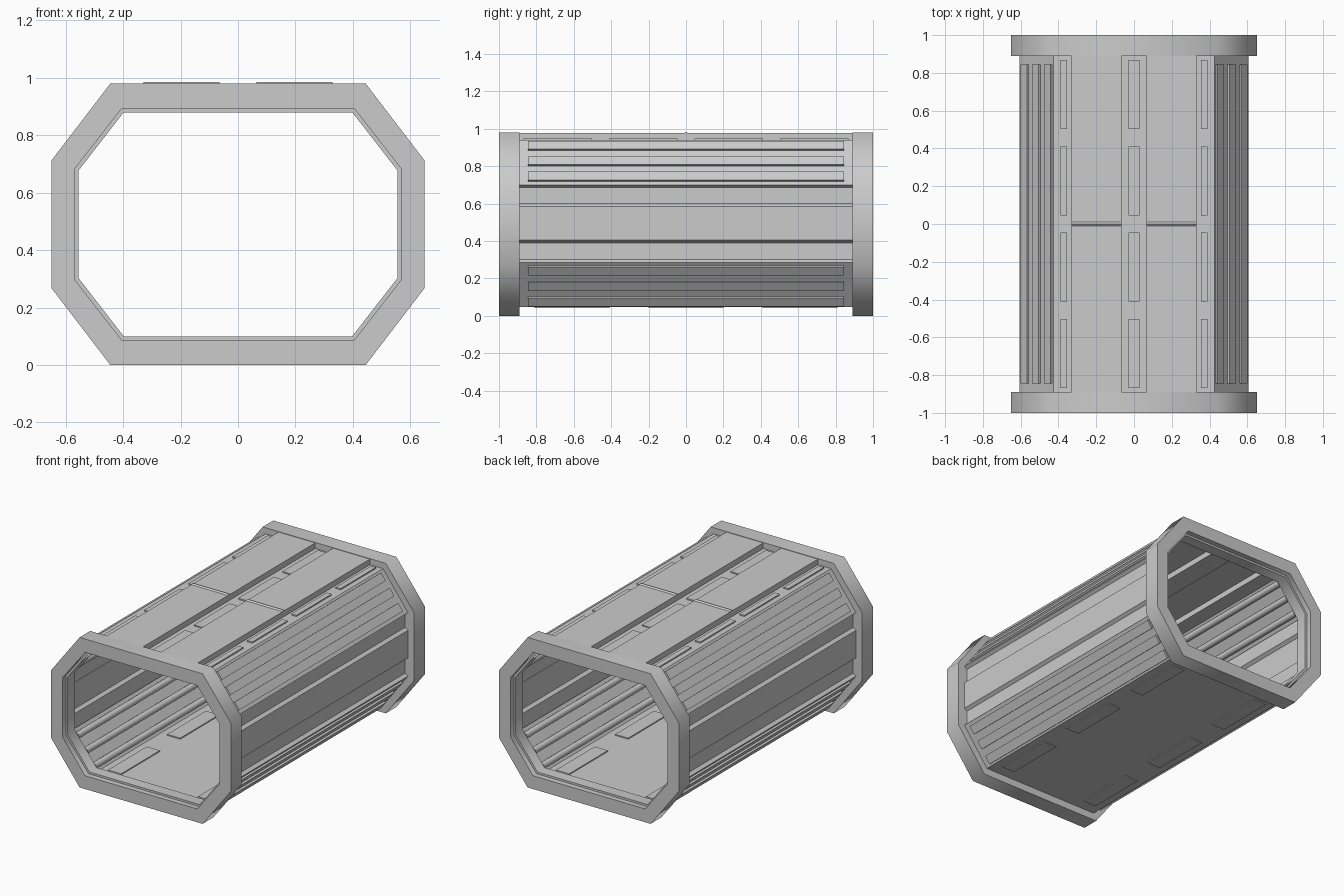
import bpy, bmesh, math
from mathutils import Vector, Matrix

if "Cube" in bpy.data.objects:
    bpy.data.objects.remove(bpy.data.objects["Cube"])


def finish(name, bm):
    bmesh.ops.recalc_face_normals(bm, faces=bm.faces)
    me = bpy.data.meshes.new(name)
    bm.to_mesh(me)
    bm.free()
    ob = bpy.data.objects.new(name, me)
    bpy.context.collection.objects.link(ob)
    return ob


def add_box(bm, centre, size, angle=0.0):
    m = (Matrix.Translation(centre) @ Matrix.Rotation(angle, 4, 'Y')
         @ Matrix.Diagonal((*size, 1)))
    bmesh.ops.create_cube(bm, size=1, matrix=m)


def octagon(half_w, z_side, half_t, z_base):
    zm = 0.49
    q = [(half_w, zm - z_side), (half_t, zm - z_base)]
    pts = [(x, zm + z) for x, z in q]
    pts += [(-x, zm + z) for x, z in reversed(q)]
    pts += [(-x, zm - z) for x, z in q]
    pts += [(x, zm - z) for x, z in reversed(q)]
    return pts


# End frames: octagonal rings with a stepped inner lip
OUTER = octagon(0.65, 0.268, 0.445, 0.0)
MID = octagon(0.568, 0.296, 0.405, 0.087)
INNER = octagon(0.555, 0.302, 0.398, 0.10)
for name, s in (("front_frame", -1), ("back_frame", 1)):
    bm = bmesh.new()
    section = [(OUTER, 1.0), (OUTER, 0.89), (INNER, 0.89),
               (INNER, 0.965), (MID, 0.965), (MID, 1.0)]
    loops = [[bm.verts.new((x, s * y, z)) for x, z in ring] for ring, y in section]
    for i, a in enumerate(loops):
        b = loops[(i + 1) % len(loops)]
        for k in range(8):
            n = (k + 1) % 8
            bm.faces.new((a[k], a[n], b[n], b[k]))
    ob = finish(name, bm)
    bpy.context.view_layer.objects.active = ob
    ob.select_set(True)
    bpy.ops.object.shade_smooth_by_angle(angle=math.radians(60))
    ob.select_set(False)

# Tunnel shell: one swept profile with roof channels and recessed side strips
half = [(0.065, 0.94), (0.065, 0.977), (0.33, 0.977), (0.33, 0.94), (0.425, 0.94),
        (0.605, 0.70), (0.585, 0.685), (0.585, 0.60), (0.605, 0.585), (0.605, 0.405),
        (0.585, 0.39), (0.585, 0.30), (0.605, 0.285), (0.425, 0.047)]
profile = half + [(-x, z) for x, z in reversed(half)]
bm = bmesh.new()
ends = [[bm.verts.new((x, y, z)) for x, z in profile] for y in (-0.9, 0.9)]
for k in range(len(profile)):
    n = (k + 1) % len(profile)
    bm.faces.new((ends[0][k], ends[0][n], ends[1][n], ends[1][k]))
shell = finish("tunnel_shell", bm)
mod = shell.modifiers.new("thickness", 'SOLIDIFY')
mod.thickness = 0.008
mod.offset = -1

# Raised slats outside and pipes inside on all four sloped walls
slats, pipes = bmesh.new(), bmesh.new()
for sx in (1, -1):
    for top, bot in (((0.425, 0.94), (0.605, 0.70)), ((0.425, 0.047), (0.605, 0.285))):
        a = Vector((sx * top[0], 0, top[1]))
        b = Vector((sx * bot[0], 0, bot[1]))
        d = (b - a).normalized()
        out = Vector((-d.z, 0, d.x))
        if out.x * sx < 0:
            out = -out
        for t in (0.14, 0.485, 0.83):
            c = a.lerp(b, t)
            add_box(slats, c + out * 0.004, (0.056, 1.69, 0.016), math.atan2(-d.z, d.x))
            bmesh.ops.create_cone(
                pipes, cap_ends=True, segments=16, radius1=0.021, radius2=0.021, depth=1.76,
                matrix=Matrix.Translation(c - out * 0.027) @ Matrix.Rotation(math.pi / 2, 4, 'X'))
finish("wall_slats", slats)
ob = finish("wall_pipes", pipes)
bpy.context.view_layer.objects.active = ob
ob.select_set(True)
bpy.ops.object.shade_smooth_by_angle(angle=math.radians(40))
ob.select_set(False)

# Small raised panels lying in the roof channels
bm = bmesh.new()
for y in (-0.685, -0.228, 0.228, 0.685):
    for x, w in ((-0.372, 0.036), (0, 0.06), (0.372, 0.036)):
        add_box(bm, (x, y, 0.941), (w, 0.365, 0.014))
finish("roof_channel_panels", bm)

# Floor panels that show above and below the floor
bm = bmesh.new()
for y in (-0.61, 0, 0.61):
    for x in (-0.325, 0.325):
        add_box(bm, (x, y, 0.051), (0.095, 0.4, 0.02))
finish("floor_panels", bm)

# Low ridge across the middle of each roof plate
bm = bmesh.new()
for x0, x1 in ((-0.33, -0.065), (0.065, 0.33)):
    e = [[bm.verts.new((x, y, z)) for y, z in ((-0.012, 0.976), (0, 0.985), (0.012, 0.976))]
         for x in (x0, x1)]
    bm.faces.new(e[0])
    bm.faces.new(e[1])
    for k in range(3):
        n = (k + 1) % 3
        bm.faces.new((e[0][k], e[0][n], e[1][n], e[1][k]))
finish("roof_ridges", bm)
